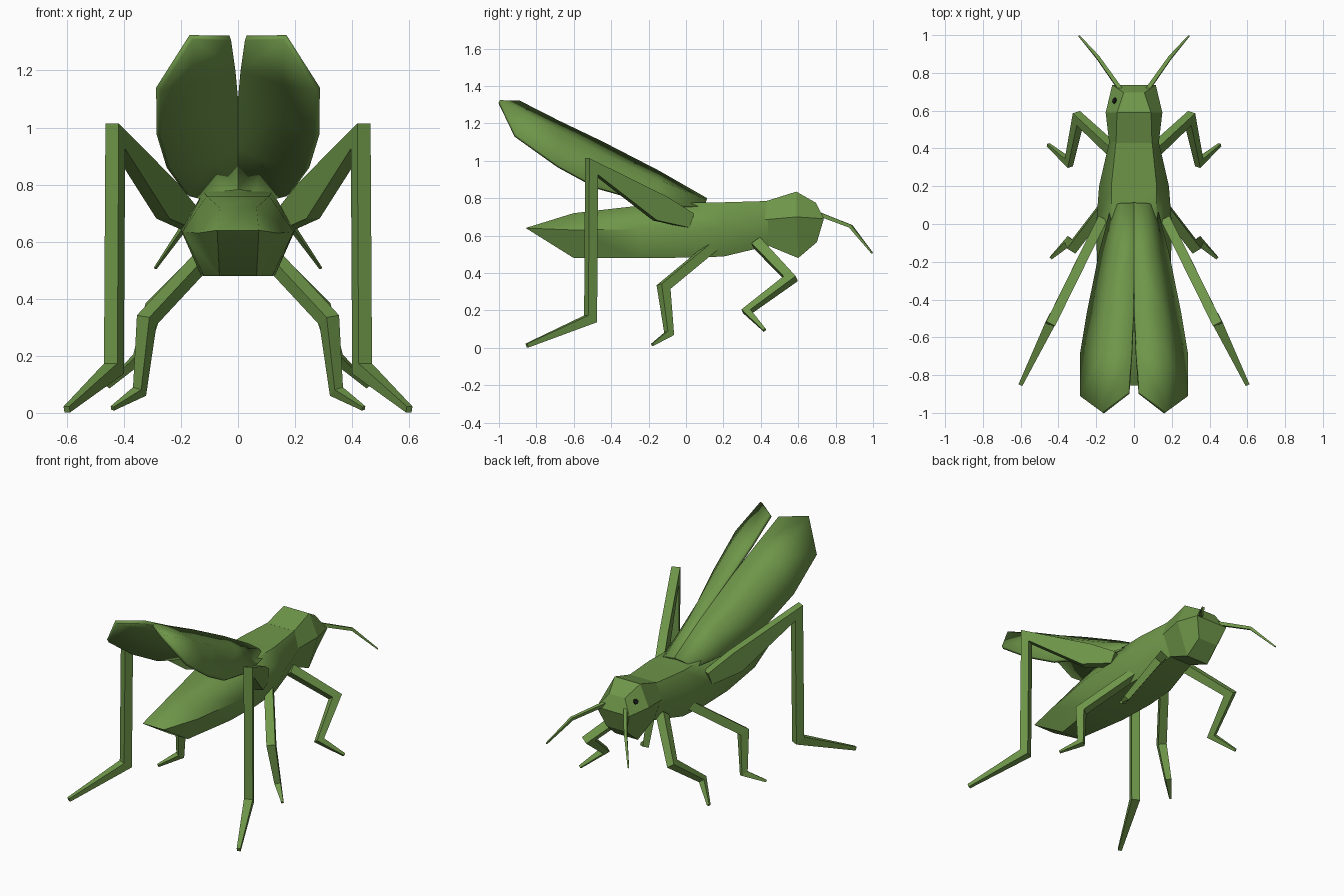
import bpy, bmesh, math
from mathutils import Vector as V

if "Cube" in bpy.data.objects:
    bpy.data.objects.remove(bpy.data.objects["Cube"])


def material(name, rgb):
    m = bpy.data.materials.new(name)
    m.diffuse_color = (*rgb, 1)
    m.use_nodes = True
    m.node_tree.nodes["Principled BSDF"].inputs["Base Color"].default_value = m.diffuse_color
    return m


GREEN = material("leaf green", (0.157, 0.305, 0.067))
BLACK = material("eye black", (0.01, 0.01, 0.01))


def make(name, verts, faces, mat=GREEN, mirror=False, smooth=None, thick=0):
    bm = bmesh.new()
    vs = [bm.verts.new(v) for v in verts]
    for f in faces:
        bm.faces.new([vs[i] for i in f])
    bmesh.ops.remove_doubles(bm, verts=bm.verts, dist=0.0005)
    bmesh.ops.recalc_face_normals(bm, faces=bm.faces)
    if thick and sum(f.normal.z for f in bm.faces) < 0:
        bmesh.ops.reverse_faces(bm, faces=bm.faces)
    me = bpy.data.meshes.new(name)
    bm.to_mesh(me)
    bm.free()
    me.materials.append(mat)
    if smooth:
        me.shade_smooth()
        me.set_sharp_from_angle(angle=math.radians(smooth))
    ob = bpy.data.objects.new(name, me)
    bpy.context.collection.objects.link(ob)
    if thick:
        s = ob.modifiers.new("thickness", 'SOLIDIFY')
        s.thickness, s.offset = thick, -1
    if mirror:
        ob.modifiers.new("mirror", 'MIRROR').use_mirror_merge = False
    return ob


def hex_loft(name, sections, smooth=None):
    """Each section: half-space (x, y, z) of top, side and bottom corner."""
    verts, faces = [], []
    for t, s, b in sections:
        verts += [t, s, b] + [(-x, y, z) for x, y, z in (b, s, t)]
    for r in range(len(sections) - 1):
        for i in range(6):
            j = (i + 1) % 6
            faces.append((r*6 + i, r*6 + j, r*6 + 6 + j, r*6 + 6 + i))
    for o in (0, len(verts) - 6):  # ends creased across the side corners
        faces += [(o, o + 1, o + 4, o + 5), (o + 1, o + 2, o + 3, o + 4)]
    return make(name, verts, faces, smooth=smooth)


def limb(name, pts, radii, width=None):
    """Square tube with mitred joints along a bent path."""
    p = [V(q) for q in pts]
    k = max(1, len(p) - 3)
    n0 = (p[k] - p[k-1]).cross(p[k+1] - p[k]).normalized()
    verts, faces = [], []
    for i, (q, r) in enumerate(zip(p, radii)):
        a = (q - p[i-1]).normalized() if i else (p[1] - q).normalized()
        b = (p[i+1] - q).normalized() if i < len(p) - 1 else a
        t = (a + b).normalized()
        n = (n0 - t * n0.dot(t)).normalized()
        u = n.cross(t) * (r / max(0.4, t.dot(a)))
        n *= min(r, width or r)
        verts += [q + n + u, q - n + u, q - n - u, q + n - u]
    for r in range(len(p) - 1):
        for i in range(4):
            j = (i + 1) % 4
            faces.append((r*4 + i, r*4 + j, r*4 + 4 + j, r*4 + 4 + i))
    e = len(verts) - 4
    faces += [(0, 1, 2, 3), (e, e + 1, e + 2, e + 3)]
    return make(name, verts, faces, mirror=True)


# Body: tapered hexagonal tube ending in a flat wedge tail
tip = (0.075, -0.855, 0.64)
body = bmesh.new()
body.free()
rows = [  # y, top x, top z, side x, side z, bottom x, bottom z
    (-0.60, 0.065, 0.72, 0.14, 0.63, 0.065, 0.48),
    (-0.25, 0.11, 0.76, 0.195, 0.635, 0.12, 0.48),
    (0.00, 0.12, 0.775, 0.20, 0.64, 0.13, 0.482),
    (0.20, 0.12, 0.778, 0.185, 0.64, 0.12, 0.488),
    (0.44, 0.095, 0.785, 0.13, 0.68, 0.08, 0.545)]
secs = [((tx, y, tz), (sx, y, sz), (bx, y, bz)) for y, tx, tz, sx, sz, bx, bz in rows]
tail = ((0.073, -0.853, 0.642), tip, (0.073, -0.853, 0.638))
hex_loft("body", [tail] + secs, smooth=58)

# Head
head = [((0.095, 0.43, 0.785), (0.13, 0.42, 0.685), (0.08, 0.43, 0.55)),
        ((0.09, 0.59, 0.835), (0.15, 0.59, 0.70), (0.08, 0.60, 0.48)),
        ((0.055, 0.695, 0.775), (0.115, 0.737, 0.69), (0.07, 0.70, 0.565))]
hex_loft("head", head)

# Eyes: thin six-sided plates on the upper cheek faces
a, b, c, d = V(head[1][0]), V(head[1][1]), V(head[2][1]), V(head[2][0])
n = (b - d).cross(a - c).normalized()
if n.x < 0:
    n = -n
mid = (a + b + c + d) / 4 + n * 0.002
u = (c - b).normalized()
w = n.cross(u).normalized()
ring = [mid + (u * math.cos(i * math.pi / 3) + w * math.sin(i * math.pi / 3)) * 0.017
        for i in range(6)]
eye = [q - n * 0.004 for q in ring] + [q + n * 0.003 for q in ring]
make("eyes", eye, [range(6), range(6, 12)] +
     [(i, (i + 1) % 6, 6 + (i + 1) % 6, 6 + i) for i in range(6)], BLACK, True)

# Wings: curved plates, each row runs inner edge, ridge, outer edge
wing = [(0, .113, .80), (.07, .11, .79), (.12, .10, .755),
        (.001, -.14, .945), (.10, -.15, .90), (.185, -.15, .77),
        (.006, -.45, 1.105), (.15, -.46, 1.045), (.25, -.47, .86),
        (.015, -.68, 1.215), (.17, -.68, 1.165), (.285, -.68, .975),
        (.03, -.89, 1.322), (.17, -.995, 1.324), (.287, -.91, 1.14)]
make("wings", wing, [(r*3 + i, r*3 + i + 1, r*3 + i + 4, r*3 + i + 3)
                     for r in range(4) for i in range(2)],
     mirror=True, smooth=50, thick=0.02)

# Legs
limb("hind_legs", [(.17, .02, .68), (.25, -.14, .745), (.43, -.505, .97),
                   (.435, -.51, .155), (.60, -.85, .012)],
     (.04, .07, .026, .026, .011), width=.026)
limb("middle_legs", [(.12, .14, .54), (.32, -.12, .325), (.345, -.09, .075),
                     (.44, -.18, .016)], (.026, .026, .018, .007))
limb("front_legs", [(.10, .38, .56), (.295, .56, .37), (.345, .325, .195),
                    (.455, .42, .095)], (.028, .024, .018, .008))

# Antennae
limb("antennae", [(.07, .71, .715), (.19, .88, .65), (.29, .995, .507)],
     (.011, .009, .004))
